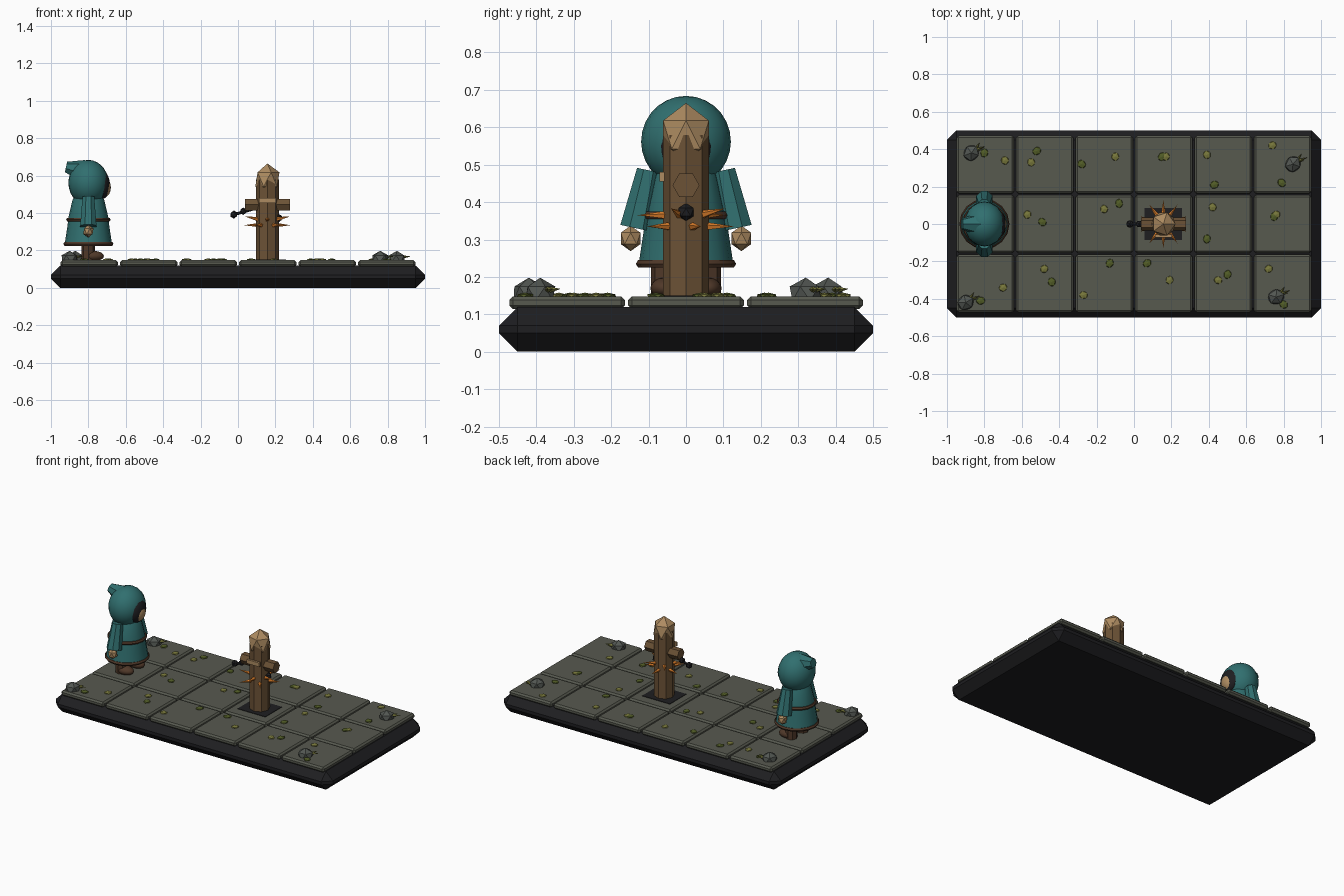
import bpy, bmesh, math, random
from mathutils import Vector, Matrix, Euler

random.seed(4)
cube = bpy.data.objects.get("Cube")
if cube:
    bpy.data.objects.remove(cube, do_unlink=True)


def material(name, r, g, b):
    m = bpy.data.materials.new(name)
    m.use_nodes = True
    m.diffuse_color = (r, g, b, 1)
    node = m.node_tree.nodes["Principled BSDF"]
    node.inputs["Base Color"].default_value = (r, g, b, 1)
    node.inputs["Roughness"].default_value = 0.9
    return m


BLACK = material("charcoal black", .013, .013, .015)
STONE = material("paving stone", .095, .1, .078)
ROCK = material("grey rock", .085, .095, .085)
TEAL = material("teal cloth", .03, .16, .16)
LEATHER = material("dark leather", .08, .04, .022)
TAN = material("tan", .42, .26, .12)
WOOD = material("brown wood", .15, .085, .037)
ORANGE = material("ember orange", .75, .22, .025)
MOSS = material("green moss", .085, .11, .02)
LEAF = material("yellow moss", .19, .19, .045)


def finish(name, bm, mat, smooth=False):
    bmesh.ops.recalc_face_normals(bm, faces=bm.faces)
    mesh = bpy.data.meshes.new(name)
    bm.to_mesh(mesh)
    bm.free()
    mesh.materials.append(mat)
    ob = bpy.data.objects.new(name, mesh)
    bpy.context.collection.objects.link(ob)
    if smooth:
        bpy.ops.object.select_all(action="DESELECT")
        ob.select_set(True)
        bpy.context.view_layer.objects.active = ob
        bpy.ops.object.shade_smooth_by_angle(angle=math.radians(40))
    return ob


def box(name, centre, size, mat, bevel=0):
    bm = bmesh.new()
    bmesh.ops.create_cube(bm, size=1, matrix=Matrix.LocRotScale(Vector(centre), None, Vector(size)))
    if bevel:
        bmesh.ops.bevel(bm, geom=bm.edges[:], offset=bevel, segments=1, affect="EDGES")
    return finish(name, bm, mat)


def tube(name, a, b, r1, r2, mat, sides=8, smooth=False, roll=0):
    a, b = Vector(a), Vector(b)
    turn = (b - a).to_track_quat("Z", "Y").to_matrix().to_4x4()
    bm = bmesh.new()
    bmesh.ops.create_cone(bm, cap_ends=True, segments=sides, radius1=r1, radius2=r2,
                          depth=(b - a).length,
                          matrix=Matrix.Translation((a + b) / 2) @ turn @ Matrix.Rotation(roll, 4, "Z"))
    return finish(name, bm, mat, smooth)


def ball(name, centre, size, mat, spin=0, smooth=False):
    bm = bmesh.new()
    place = Matrix.LocRotScale(Vector(centre), Euler((0, 0, spin)), Vector(size))
    if smooth:
        bmesh.ops.create_uvsphere(bm, u_segments=20, v_segments=14, radius=1, matrix=place)
    else:
        bmesh.ops.create_icosphere(bm, subdivisions=1, radius=1, matrix=place)
    return finish(name, bm, mat, smooth)


def lathe(name, centre, profile, mat, sides=16, closed=False):
    """Spin (radius, height) points around a vertical axis."""
    bm = bmesh.new()
    rings = []
    for i in range(sides):
        t = math.tau * i / sides
        rings.append([bm.verts.new((centre[0] + r * math.cos(t), centre[1] + r * math.sin(t), z))
                      for r, z in profile])
    n = len(profile)
    for i in range(sides):
        p, q = rings[i], rings[(i + 1) % sides]
        for j in range(n if closed else n - 1):
            k = (j + 1) % n
            bm.faces.new((p[j], q[j], q[k], p[k]))
    if not closed:
        for end in (0, -1):
            bm.faces.new([ring[end] for ring in rings])
    return finish(name, bm, mat, True)


def band(name, centre, radius, z, thick):
    profile = [(radius + thick * math.cos(i * math.tau / 6), z + thick * math.sin(i * math.tau / 6))
               for i in range(6)]
    return lathe(name, centre, profile, LEATHER, closed=True)


# Chamfered base slab and paving
box("base_slab", (0, 0, .06), (2, 1, .12), BLACK, .05)
PITCH = .318
for i in range(6):
    for j in range(3):
        box("paving_tile", ((i - 2.5) * PITCH, (j - 1) * PITCH, .131),
            (.307, .309, .034), STONE, .01)

# Moss tufts
green = [(-.8, .38), (-.52, .39), (-.28, .32), (.15, .36), (.43, .21), (.79, .22), (-.49, .01),
         (-.08, .11), (.39, -.08), (.75, .04), (-.82, -.41), (-.44, -.31), (-.13, -.21),
         (.07, -.21), (.5, -.27), (.8, -.43)]
yellow = [(-.69, .34), (-.55, .33), (-.1, .36), (.17, .36), (.39, .37), (.74, .42), (-.57, .05),
          (-.16, .08), (.42, .09), (.76, .05), (-.7, -.34), (-.48, -.24), (-.27, -.38),
          (.19, -.3), (.45, -.3), (.72, -.24)]
for x, y in green:
    ball("moss_patch", (x, y, .15), (.027, .023, .008), MOSS, random.random() * 6)
for x, y in yellow:
    ball("moss_sprig", (x, y, .15), (.025, .023, .008), LEAF, random.random() * 6)

# Corner rocks with leaves
for x, y in ((-.87, .38), (.85, .32), (-.9, -.42), (.76, -.39)):
    ball("corner_rock", (x, y, .155), (.05, .045, .043), ROCK, random.random())
    for dx, dy in ((.075, .035), (.045, .055), (.06, .02)):
        tube("rock_leaf", (x + .02, y + .015, .165), (x + dx, y + dy, .168), .011, 0, LEAF, 4)

# Wooden post
PX = .157
box("post_footing", (PX, 0, .147), (.2, .17, .008), BLACK)
tube("post", (PX, 0, .14), (PX, 0, .58), .061, .061, WOOD)
ball("post_cap", (PX, 0, .58), (.072, .072, .085), TAN)
tube("crossbar", (PX - .12, 0, .445), (PX + .12, 0, .445), .036, .036, WOOD, 6, roll=math.pi / 6)
box("rope_binding", (PX, -.064, .468), (.09, .014, .026), TAN)

# Glowing splinters around the post
for i in range(10):
    t = math.tau * (i + .5) / 10
    d = Vector((math.cos(t), math.sin(t), 0))
    z = .365 if i % 2 else .335
    start = Vector((PX, 0, z)) + d * .045
    tube("ember_splinter", start, start + d * .085 + Vector((0, 0, .018 if i % 4 == 1 else 0)),
         .013, 0, ORANGE, 5)

# Scorched lumps
for x, z, r in ((PX + .058, .373, .024), (-.022, .392, .022), (.028, .41, .02)):
    ball("scorched_lump", (x, 0, z), (r, r, r), BLACK)
tube("scorched_shaft", (-.02, 0, .392), (.11, 0, .43), .008, .008, BLACK, 6)

# Hooded figure, facing +x
FX = -.8
lathe("robe", (FX, 0), [(.128, .225), (.112, .33), (.106, .38), (.085, .47), (.06, .52)], TEAL)
band("robe_hem", (FX, 0), .122, .235, .012)
band("belt", (FX, 0), .108, .365, .011)
ball("hood", (FX, 0, .562), (.107, .12, .122), TEAL, smooth=True)
tube("hood_tip", (FX - .03, 0, .625), (FX - .12, 0, .645), .06, .03, TEAL, 7)
ball("hood_opening", (FX + .075, 0, .55), (.04, .07, .075), BLACK, smooth=True)
ball("face", (FX + .086, 0, .537), (.034, .046, .052), TAN, smooth=True)

# Limbs on both sides
for side, word in ((1, "left"), (-1, "right")):
    tube(word + "_sleeve", (FX, side * .1, .485), (FX, side * .133, .33), .034, .047, TEAL,
         roll=math.pi / 8)
    ball(word + "_hand", (FX, side * .148, .303), (.031, .031, .034), TAN)
    tube(word + "_leg", (FX, side * .057, .15), (FX, side * .057, .25), .036, .036, LEATHER)
    ball(word + "_boot", (FX + .025, side * .057, .17), (.058, .038, .028), LEATHER, smooth=True)
